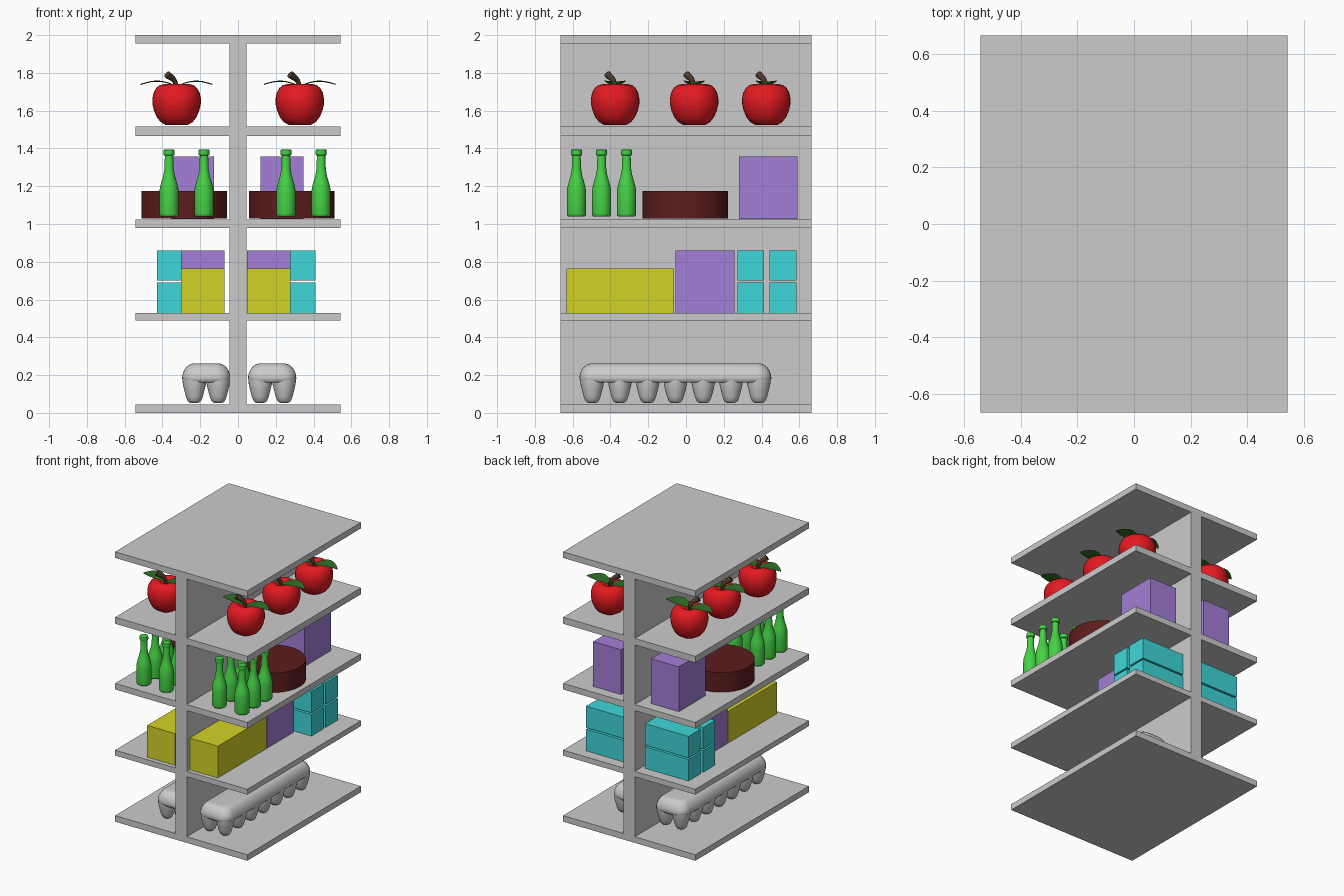
import bpy, bmesh, math
from mathutils import Vector

if "Cube" in bpy.data.objects:
    bpy.data.objects.remove(bpy.data.objects["Cube"])


def mat(name, *rgb):
    m = bpy.data.materials.new(name)
    m.diffuse_color = (*rgb, 1)
    m.use_nodes = True
    m.node_tree.nodes["Principled BSDF"].inputs["Base Color"].default_value = m.diffuse_color
    return m


RED = mat("red", 0.78, 0.01, 0.015)
BROWN = mat("brown", 0.08, 0.04, 0.02)
LEAF = mat("leaf_green", 0.03, 0.16, 0.02)
GREEN = mat("bottle_green", 0.06, 0.65, 0.06)
MAROON = mat("maroon", 0.11, 0.012, 0.012)
PURPLE = mat("purple", 0.37, 0.21, 0.68)
YELLOW = mat("yellow", 0.65, 0.65, 0.02)
CYAN = mat("cyan", 0.05, 0.68, 0.7)


def finish(bm, name, material=None, smooth=True):
    bmesh.ops.recalc_face_normals(bm, faces=bm.faces[:])
    me = bpy.data.meshes.new(name)
    bm.to_mesh(me)
    bm.free()
    if smooth:
        me.shade_smooth()
        me.set_sharp_from_angle(angle=math.radians(40))
    if material:
        me.materials.append(material)
    return me


def place(name, data, loc=(0, 0, 0)):
    ob = bpy.data.objects.new(name, data)
    ob.location = loc
    bpy.context.collection.objects.link(ob)
    return ob


def box(name, x0, x1, y0, y1, z0, z1, material=None):
    bm = bmesh.new()
    bmesh.ops.create_cube(bm, size=1)
    for v in bm.verts:
        v.co = Vector((v.co.x * (x1 - x0), v.co.y * (y1 - y0), v.co.z * (z1 - z0)))
    centre = ((x0 + x1) / 2, (y0 + y1) / 2, (z0 + z1) / 2)
    return place(name, finish(bm, name, material, False), centre)


def loft(bm, rings):
    """Skin closed rings of points and cap both ends."""
    rows = [[bm.verts.new(p) for p in r] for r in rings]
    n = len(rows[0])
    for a, b in zip(rows, rows[1:]):
        for i in range(n):
            j = (i + 1) % n
            bm.faces.new((a[i], a[j], b[j], b[i]))
    bm.faces.new(rows[0])
    bm.faces.new(rows[-1])


def lathe(bm, profile, x=0, y=0, n=32):
    loft(bm, [[(x + r * math.cos(2 * math.pi * i / n), y + r * math.sin(2 * math.pi * i / n), z)
               for i in range(n)] for r, z in profile])


def rounded_rect(hx, hy, r, z, seg=6):
    pts = []
    for k, (sx, sy) in enumerate(((1, 1), (-1, 1), (-1, -1), (1, -1))):
        for i in range(seg + 1):
            a = math.pi / 2 * (k + i / seg)
            pts.append((sx * (hx - r) + r * math.cos(a), sy * (hy - r) + r * math.sin(a), z))
    return pts


# Shelf rack: five boards and a central divider
for i, (z0, z1) in enumerate(((0, .045), (.49, .53), (.98, 1.025), (1.467, 1.515), (1.955, 2))):
    box(f"shelf_board_{i + 1}", -.542, .542, -.665, .665, z0, z1)
    if i:
        box(f"divider_{i}", -.046, .046, -.665, .665, below, z0)
    below = z1

# Apple body with dimples at both ends
bm = bmesh.new()
lathe(bm, [(.004, .025), (.02, .014), (.04, .004), (.06, .005), (.085, .02), (.105, .045), (.12, .08),
           (.128, .115), (.128, .145), (.122, .175), (.108, .2), (.09, .215), (.07, .22), (.05, .215),
           (.03, .2), (.015, .185), (.004, .178)])
apple = finish(bm, "apple", RED)

# Curved stem, thicker at the tip
stem = bpy.data.curves.new("apple_stem", "CURVE")
stem.dimensions = "3D"
stem.bevel_depth = .018
stem.bevel_resolution = 3
stem.use_fill_caps = True
sp = stem.splines.new("BEZIER")
sp.bezier_points.add(2)
for p, co, r in zip(sp.bezier_points, ((0, 0, .175), (-.01, -.008, .235), (-.05, -.04, .272)), (.6, .75, 1.1)):
    p.co, p.radius = co, r
    p.handle_left_type = p.handle_right_type = "AUTO"
stem.materials.append(BROWN)

# Pair of arched leaves
bm = bmesh.new()
for s in (-1, 1):
    rows = []
    for i in range(13):
        t = i / 12
        w = .002 + .054 * math.sin(math.pi * t ** .85) ** .8 if 0 < t < 1 else .002
        z = .212 + .022 * math.sin(math.pi * t) + .01 * t
        rows.append([bm.verts.new((s * .19 * t, w * k, z - .006 * (1 - abs(k)))) for k in (-1, 0, 1)])
    for a, b in zip(rows, rows[1:]):
        for k in (0, 1):
            bm.faces.new((a[k], a[k + 1], b[k + 1], b[k]))
leaves = finish(bm, "apple_leaves", LEAF)

for x in (-.325, .327):
    for y in (-.375, .043, .425):
        for part in (apple, stem, leaves):
            place(part.name, part, (x, y, 1.52))

# Bottles, six on each side
bm = bmesh.new()
lathe(bm, [(.044, 0), (.049, .005), (.051, .015), (.051, .13), (.048, .155), (.04, .185), (.031, .215),
           (.025, .25), (.022, .322), (.028, .325), (.03, .335), (.028, .353), (.02, .354)], n=24)
bottle = finish(bm, "bottle", GREEN)
for x in (-.365, -.18, .254, .44):
    for y in (-.58, -.447, -.315):
        place("bottle", bottle, (x, y, 1.04))

# Round tubs
bm = bmesh.new()
lathe(bm, [(.226, 0), (.226, .145)], n=64)
tub = finish(bm, "round_tub", MAROON)
for x in (-.285, .284):
    place("round_tub", tub, (x, -.004, 1.03))

# Boxes on the two middle shelves
for side, tall, low, stack in (("left", (-.355, -.127), (-.302, -.072), (-.43, -.074)),
                               ("right", (.12, .348), (.047, .277), (.052, .41))):
    box(f"tall_box_{side}", *tall, .28, .59, 1.026, 1.358, PURPLE)
    box(f"long_box_{side}", *low, -.632, -.063, .53, .765, YELLOW)
    box(f"square_box_{side}", *low, -.055, .257, .53, .861, PURPLE)
    for y0, y1 in ((.273, .413), (.442, .585)):
        for z0, z1 in ((.53, .69), (.702, .861)):
            box(f"stacked_box_{side}", *stack, y0, y1, z0, z1, CYAN)

# Egg cartons: rounded lid over two rows of seven cups
bm = bmesh.new()
loft(bm, [rounded_rect(.128 - d, .508 - d, .07 - d * .5, z) for d, z in
          ((.014, .108), (.004, .118), (0, .13), (.002, .15), (.01, .172), (.022, .19), (.036, .202),
           (.052, .208), (.064, .209))])
for x in (-.063, .063):
    for i in range(7):
        lathe(bm, [(.012, 0), (.026, .003), (.036, .012), (.045, .035), (.054, .07), (.061, .1), (.063, .125)],
              x, (i - 3) * .147, 24)
carton = finish(bm, "egg_carton")
for x in (-.168, .181):
    place("egg_carton", carton, (x, -.056, .052))
